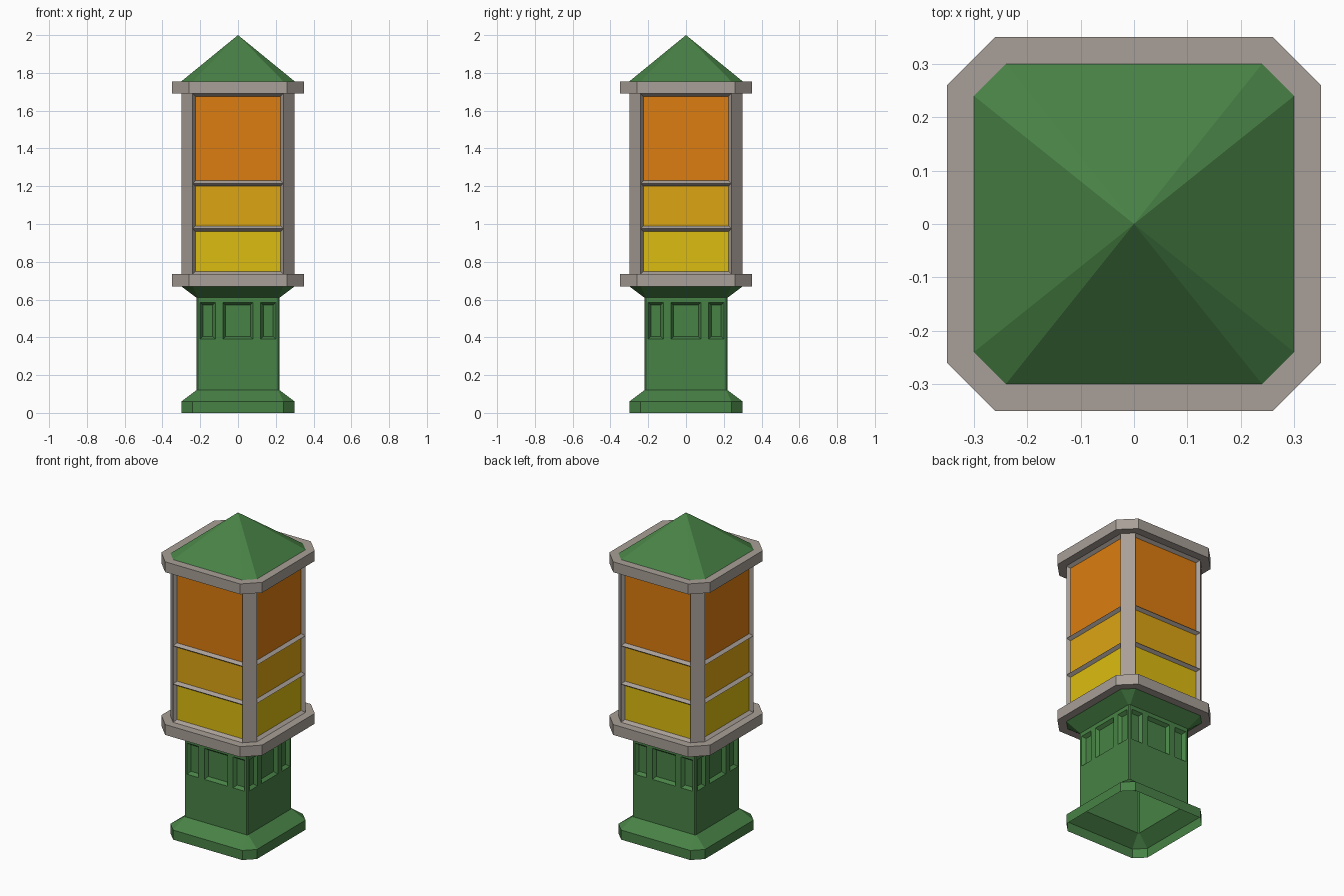
import bpy, bmesh, math
from mathutils import Matrix

if "Cube" in bpy.data.objects:
    bpy.data.objects.remove(bpy.data.objects["Cube"])


def material(name, rgb):
    m = bpy.data.materials.new(name)
    m.diffuse_color = (*rgb, 1)
    m.use_nodes = True
    m.node_tree.nodes["Principled BSDF"].inputs["Base Color"].default_value = m.diffuse_color
    return m


GREEN = material("green paint", (0.065, 0.223, 0.061))
GREY = material("warm grey frame", (0.392, 0.347, 0.310))
ORANGE = material("orange glass", (0.716, 0.205, 0.005))
AMBER = material("amber glass", (0.716, 0.376, 0.006))
YELLOW = material("yellow glass", (0.716, 0.503, 0.005))


def finish(name, bm, mats):
    mesh = bpy.data.meshes.new(name)
    bm.to_mesh(mesh)
    bm.free()
    for m in mats:
        mesh.materials.append(m)
    obj = bpy.data.objects.new(name, mesh)
    bpy.context.collection.objects.link(obj)
    return obj


def octagon(h, c):
    """Square of half width h whose corners are cut back to c (counter-clockwise)."""
    return [(c, -h), (h, -c), (h, c), (c, h), (-c, h), (-h, c), (-h, -c), (-c, -h)]


def loft(name, mat, rings, cap=False, apex=None):
    """Stack of cut-corner squares given as (z, half width, cut)."""
    bm = bmesh.new()
    loops = [[bm.verts.new((x, y, z)) for x, y in octagon(h, c)] for z, h, c in rings]
    for a, b in zip(loops, loops[1:]):
        for i in range(8):
            j = (i + 1) % 8
            bm.faces.new((a[i], a[j], b[j], b[i]))
    if cap:
        bm.faces.new(loops[0][::-1])
        bm.faces.new(loops[-1])
    if apex:
        top = bm.verts.new((0, 0, apex))
        for i in range(8):
            bm.faces.new((loops[-1][i], loops[-1][(i + 1) % 8], top))
    return finish(name, bm, [mat])


def panelled_body(name, mats, h, xs, zs, is_panel, mat_rule, inset, depth):
    """Four gridded walls with recessed panels, joined by narrow corner faces."""
    bm = bmesh.new()
    panels = []
    c = xs[-1]
    for k in range(4):
        rot = Matrix.Rotation(k * math.pi / 2, 3, 'Z')
        grid = [[bm.verts.new(rot @ Matrix.Identity(3) @ bm_vec(x, -h, z)) for x in xs] for z in zs]
        for r in range(len(zs) - 1):
            for i in range(len(xs) - 1):
                f = bm.faces.new((grid[r][i], grid[r][i + 1], grid[r + 1][i + 1], grid[r + 1][i]))
                if is_panel(r, i):
                    panels.append(f)
        # corner strip
        q = [(c, -h, zs[0]), (h, -c, zs[0]), (h, -c, zs[-1]), (c, -h, zs[-1])]
        bm.faces.new([bm.verts.new(rot @ bm_vec(*p)) for p in q])
    bm.normal_update()
    bmesh.ops.inset_individual(bm, faces=panels, thickness=inset, depth=-depth)
    for f in panels:
        f.material_index = mat_rule(f.calc_center_median().z)
    bmesh.ops.remove_doubles(bm, verts=bm.verts, dist=0.0005)
    return finish(name, bm, mats)


def bm_vec(x, y, z):
    return Matrix.Translation((x, y, z)).to_translation()


# Pedestal: hollow foot, shaft with recessed panels, flared top
loft("foot", GREEN, [(0, 0.30, 0.24), (0.06, 0.30, 0.24), (0.12, 0.22, 0.213)])
panelled_body("shaft", [GREEN], 0.22,
              [-0.213, -0.20, -0.12, -0.08, 0.08, 0.12, 0.20, 0.213],
              [0.12, 0.39, 0.585, 0.61],
              lambda r, i: r == 1 and i in (1, 3, 5), lambda z: 0, 0.02, 0.02)
loft("flared_capital", GREEN, [(0.61, 0.22, 0.213), (0.67, 0.30, 0.24)])

# Lantern: grey frame with three glass bands per side
loft("lower_ledge", GREY, [(0.67, 0.35, 0.26), (0.735, 0.35, 0.26)], cap=True)
panelled_body("lantern", [GREY, YELLOW, AMBER, ORANGE], 0.30,
              [-0.24, 0.24], [0.735, 0.975, 1.215, 1.69],
              lambda r, i: True,
              lambda z: 1 if z < 0.97 else 2 if z < 1.21 else 3, 0.02, 0.02)
loft("upper_ledge", GREY, [(1.69, 0.35, 0.26), (1.755, 0.35, 0.26)], cap=True)

# Pointed roof
loft("roof", GREEN, [(1.755, 0.30, 0.24)], apex=2.0)
